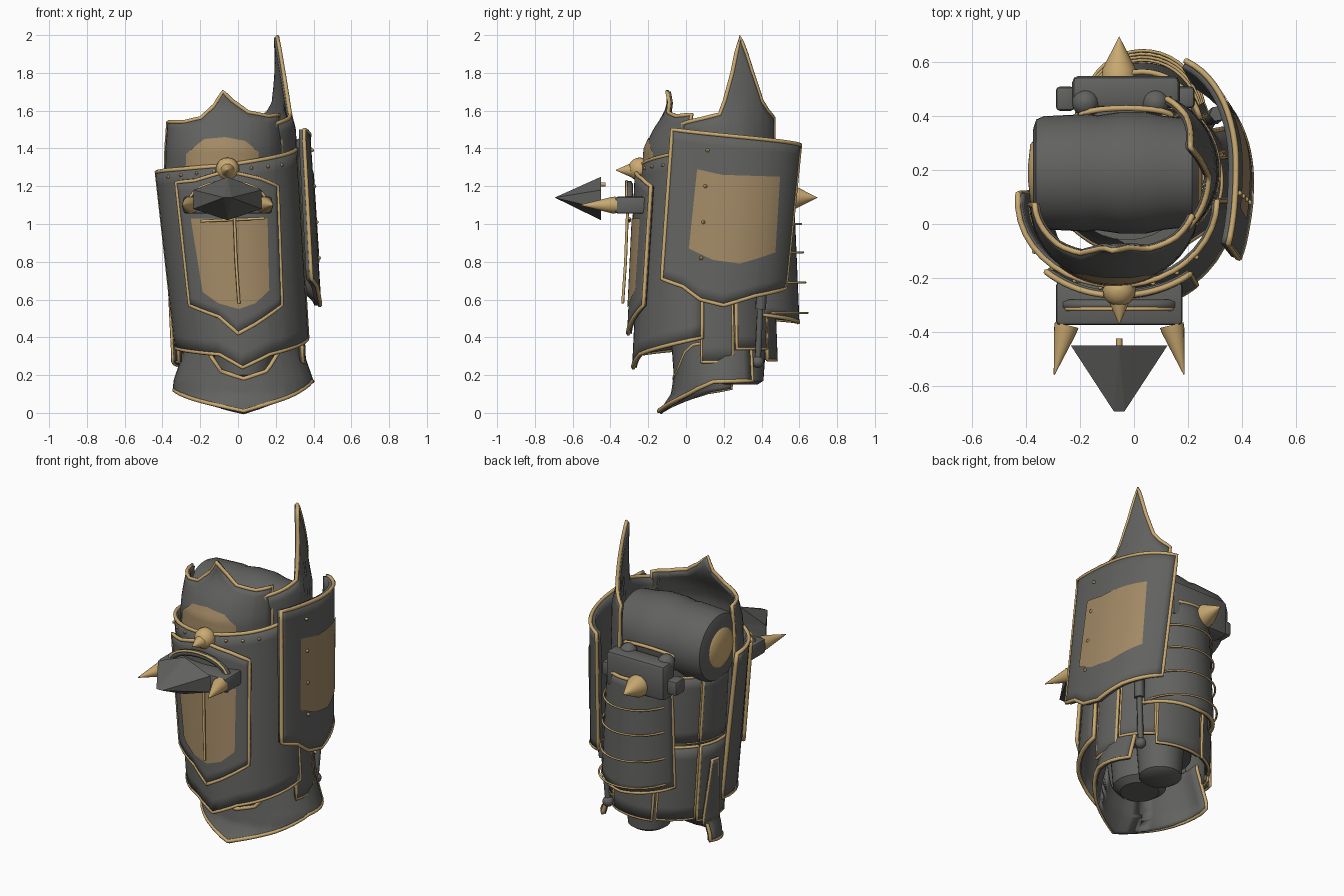
import bpy, bmesh, math
from mathutils import Vector

if "Cube" in bpy.data.objects:
    bpy.data.objects.remove(bpy.data.objects["Cube"])


def material(name, rgb):
    m = bpy.data.materials.new(name)
    m.diffuse_color = (*rgb, 1)
    m.use_nodes = True
    m.node_tree.nodes["Principled BSDF"].inputs["Base Color"].default_value = m.diffuse_color
    return m


STEEL = material("dark_steel", (0.121, 0.123, 0.117))
GOLD = material("gold_trim", (0.59, 0.40, 0.165))
TAN = material("tan_inlay", (0.36, 0.25, 0.13))


def interp(pts, t):
    if t <= pts[0][0]:
        return pts[0][1]
    for (a, b), (c, d) in zip(pts, pts[1:]):
        if t <= c:
            return b + (d - b) * (t - a) / (c - a)
    return pts[-1][1]


def add(name, mesh, mat, angle=35):
    o = bpy.data.objects.new(name, mesh)
    bpy.context.collection.objects.link(o)
    mesh.materials.append(mat)
    mesh.polygons.foreach_set("use_smooth", [True] * len(mesh.polygons))
    mesh.set_sharp_from_angle(angle=math.radians(angle))
    return o


def tube(name, pts, r, mat=GOLD, closed=False):
    c = bpy.data.curves.new(name, 'CURVE')
    c.dimensions = '3D'
    c.bevel_depth, c.bevel_resolution = r, 1
    c.use_fill_caps = True
    s = c.splines.new('POLY')
    s.points.add(len(pts) - 1)
    for p, q in zip(s.points, pts):
        p.co = (*q, 1)
    s.use_cyclic_u = closed
    c.materials.append(mat)
    o = bpy.data.objects.new(name, c)
    bpy.context.collection.objects.link(o)
    return o


def shape(cx, cy, rx, ry, power=1, front_power=None):
    """Curved wall; each input is a list of (height, value). Angle 0 is the front."""
    def f(a, z, off=0):
        s, c = math.sin(math.radians(a)), math.cos(math.radians(a))
        s = math.copysign(abs(s) ** (front_power if front_power and c > 0 else power), s)
        return Vector((interp(cx, z) + (interp(rx, z) + off) * s,
                       interp(cy, z) - (interp(ry, z) + off) * c, z))
    return f


def plate(name, f, top, bot, mat=STEEL, off=0, thick=0.025, rim=0.0115, rows=14):
    """Bent plate between a top and a bottom outline given as (angle, height)."""
    ends = [(top[0][0], bot[0][0]), (top[-1][0], bot[-1][0])]
    ts = {i / 20 for i in range(21)}
    norm = []
    for k, line in enumerate((top, bot)):
        a0, a1 = ends[0][k], ends[1][k]
        norm.append([((a - a0) / (a1 - a0), a, z) for a, z in line])
        ts |= {round(n[0], 4) for n in norm[k]}
    cols = []
    for t in sorted(ts):
        (ta, tz), (ba, bz) = [(interp([(n[0], n[1]) for n in l], t),
                               interp([(n[0], n[2]) for n in l], t)) for l in norm]
        cols.append([(ba + (ta - ba) * j / rows, bz + (tz - bz) * j / rows)
                     for j in range(rows + 1)])
    n, w = len(cols), rows + 1
    faces = [(i * w + j, (i + 1) * w + j, (i + 1) * w + j + 1, i * w + j + 1)
             for i in range(n - 1) for j in range(rows)]
    me = bpy.data.meshes.new(name)
    me.from_pydata([f(a, z, off) for c in cols for a, z in c], [], faces)
    o = add(name, me, mat)
    if thick:
        m = o.modifiers.new("thickness", 'SOLIDIFY')
        m.thickness, m.offset = thick, -1
    if rim:
        edge = ([c[0] for c in cols] + cols[-1][1:-1]
                + [c[-1] for c in reversed(cols)] + cols[0][-2:0:-1])
        tube(name + "_rim", [f(a, z, off - 0.006) for a, z in edge], rim, closed=True)
    return o


def lathe(name, profile, start, direction, mat, seg=32):
    """Turned solid; profile is (distance, radius) along a direction."""
    q = Vector(direction).to_track_quat('Z', 'Y')
    bm = bmesh.new()
    rings = [[bm.verts.new(Vector(start) + q @ Vector((r * math.cos(2 * math.pi * k / seg),
              r * math.sin(2 * math.pi * k / seg), d))) for k in range(seg)] for d, r in profile]
    for A, B in zip(rings, rings[1:]):
        for k in range(seg):
            bm.faces.new((A[k], A[(k + 1) % seg], B[(k + 1) % seg], B[k]))
    bm.faces.new(rings[0][::-1])
    bm.faces.new(rings[-1])
    me = bpy.data.meshes.new(name)
    bm.to_mesh(me)
    bm.free()
    return add(name, me, mat)


def ball(name, loc, r, mat=GOLD, seg=16):
    prof = [(-r * math.cos(math.pi * i / 10), max(r * math.sin(math.pi * i / 10), r * .01))
            for i in range(11)]
    return lathe(name, prof, loc, (0, 0, 1), mat, seg)


def box(name, loc, size, mat=STEEL, bevel=0.015):
    bm = bmesh.new()
    bmesh.ops.create_cube(bm, size=1)
    for v in bm.verts:
        v.co = Vector([v.co[i] * size[i] + loc[i] for i in range(3)])
    bmesh.ops.bevel(bm, geom=bm.edges[:], offset=bevel, segments=2, profile=.5, affect='EDGES')
    me = bpy.data.meshes.new(name)
    bm.to_mesh(me)
    bm.free()
    return add(name, me, mat)


# Horizontal joint barrel with gold end caps
lathe("joint_barrel", [(0, .16), (.012, .198), (.04, .21), (.2, .218), (.24, .213), (.32, .225),
                       (.42, .225), (.48, .212), (.59, .2), (.615, .17)],
      (-.375, .19, 1.325), (1, 0, 0), STEEL, 40)
for x, s in ((-.373, -1), (.238, 1)):
    lathe("barrel_cap", [(0, .12), (.012, .105), (.02, .03)], (x, .19, 1.325), (s, 0, 0), GOLD)

# Inner leg and its two lower tubes
lathe("inner_leg", [(0, .2), (.5, .24), (.85, .25)], (0, .19, .36), (-.03, 0, 1), STEEL)
lathe("lower_tube_front", [(0, .11), (.03, .15), (.3, .17)], (.03, .085, .17), (0, 0, 1), STEEL)
lathe("lower_tube_back", [(0, .09), (.02, .12), (.3, .14)], (.05, .29, .15), (0, 0, 1), STEEL)

# Front greave, shield and inlay
greave = shape([(.3, .025), (1.35, -.065)], [(0, .085)], [(.3, .355), (1.3, .38)],
               [(.25, .37), (1.3, .32)])
plate("greave", greave, [(-95, 1.27), (-40, 1.29), (0, 1.31), (40, 1.35), (90, 1.4)],
      [(-95, .35), (-20, .31), (0, .24), (24, .31), (90, .4)])
plate("greave_shield", greave, [(-42, 1.22), (-25, 1.23), (0, 1.28), (25, 1.24), (40, 1.2)],
      [(-41, .57), (-16, .51), (-2, .42), (12, .47), (36, .57)], off=.035)
plate("greave_inlay", greave, [(-31, 1.03), (28, 1.03)],
      [(-27, .64), (-15, .58), (0, .55), (13, .58), (25, .65)], TAN, .04, 0, 0)
for i in range(8):
    a = -55 + i * 15
    ball("greave_rivet", greave(a, 1.25 + .0006 * (a + 55), .004), .009, seg=8)

# Crown plate with inlay behind the greave
crown = shape([(0, -.07)], [(0, .08)], [(1.1, .32), (1.4, .315), (1.6, .3)],
              [(1.1, .27), (1.25, .31), (1.4, .3), (1.5, .255), (1.58, .2), (1.64, .175), (1.7, .185)])
plate("crown", crown, [(-88, 1.54), (-45, 1.54), (-25, 1.56), (-10, 1.63), (-2, 1.7), (8, 1.65),
                       (25, 1.59), (50, 1.57), (75, 1.58)], [(-88, 1.1), (75, 1.1)])
plate("crown_inlay", crown, [(-40, 1.37), (-20, 1.45), (0, 1.46), (20, 1.44), (34, 1.38)],
      [(-40, 1.2), (34, 1.2)], TAN, .005, 0, 0)

# Tall spiked side guard
guard = shape([(0, -.002)], [(0, .2)], [(.9, .32), (1.5, .31), (1.6, .28), (2, .225)],
              [(0, .3)])
plate("spiked_guard", guard,
      [(42, 1.53), (70, 1.56), (86, 1.58), (91, 1.65), (99, 1.8), (103, 1.9), (107, 1.99),
       (114, 1.9), (121, 1.8), (133, 1.65), (142, 1.6), (154, 1.56)], [(50, .9), (154, .9)])

# Outer side shield with inlay
side = shape([(.6, .0), (1.45, -.01)], [(.6, .165), (1.45, .222)], [(.6, .44), (1.45, .395)],
             [(.6, .4), (1.45, .425)], .7, .22)
plate("side_shield", side, [(45, 1.5), (100, 1.46), (157, 1.42)],
      [(41, .71), (62, .67), (77, .6), (95, .57), (120, .62), (155, .66)], thick=.035)
plate("side_inlay", side, [(69, 1.29), (88, 1.26), (133, 1.25)],
      [(66, .87), (85, .81), (105, .79), (135, .85)], TAN, .005, 0, 0)
for z in (.82, 1.01, 1.2, 1.39):
    ball("side_rivet", side(76, z, .006), .01, seg=8)

# Calf plates in two rows
calf = shape([(.3, .015), (1.2, -.04)], [(0, .16)], [(.3, .345), (1.2, .34)],
             [(.3, .325), (1.2, .29)])
for k, (a0, a1, low) in enumerate([(76, 106, .27), (110, 146, .34), (148, 198, .28),
                                    (202, 240, .29), (243, 284, .27)]):
    plate("calf_lower_plate", calf, [(a0, .74), (a1, .74)], [(a0, low), (a1, low)],
          rim=.009, rows=6)
    plate("calf_upper_plate", calf, [(a0, 1.17), (a1, 1.17)], [(a0, .76), (a1, .76)],
          off=-.01, rim=.008, rows=6)
plate("left_calf_strip", calf, [(255, .64), (263, .64)], [(248, .25), (268, .27)], off=.022,
      rim=.008)

# Banded back guard with hoops
back = shape([(0, .03)], [(0, .32)], [(.5, .26), (1.2, .23)], [(.5, .28), (1.2, .25)])
plate("back_guard", back, [(108, 1.17), (250, 1.17)], [(108, .52), (180, .48), (250, .5)])
for z, off in ((1, .03), (.85, .035), (.69, .04), (.53, .045)):
    tube("back_hoop", [back(a, z, off * math.sin(math.radians((a - 118) / 119 * 180)))
                       for a in range(118, 238, 7)], .006)

# Back block with spike and knobs
box("back_block", (-.03, .49, 1.19), (.4, .12, .22), bevel=.025)
box("back_lug_left", (-.255, .465, 1.16), (.07, .09, .09))
box("back_lug_right", (.19, .47, 1.16), (.07, .08, .09))
lathe("back_spike", [(0, .065), (.03, .062), (.15, .001)], (-.055, .545, 1.14), (0, 1, 0), GOLD)
for x in (-.18, .08):
    ball("back_knob", (x, .45, 1.28), .05, STEEL)
tube("back_collar", [(-.03 + .17 * math.sin(t * .3), .4 + .03 * math.cos(t * .3),
                      1.3 + .03 * math.cos(t * .3)) for t in range(-5, 6)], .011)

# Rear piston rod
tube("piston_rod", [(.3, .4, .72), (.27, .38, .27)], .018, STEEL)
tube("piston_sleeve", [(.31, .41, .8), (.292, .395, .55)], .03, STEEL)
ball("piston_ball", (.27, .38, .27), .032, STEEL)

# Flared foot skirt with a dipped front
skirt = shape([(0, .03)], [(0, .2)], [(.1, .375), (.17, .37), (.36, .305)],
              [(0, .36), (.04, .32), (.1, .28), (.2, .265), (.4, .25)])
plate("foot_skirt", skirt, [(-98, .38), (-50, .36), (-36, .32), (-20, .22), (0, .18), (20, .22),
                            (36, .32), (50, .36), (125, .4)],
      [(-98, .13), (-72, .11), (-40, .065), (0, .01), (40, .085), (60, .13), (78, .165), (125, .17)])

# Front mount with horns, arch and arrow head
box("front_mount", (-.055, -.295, 1.1), (.47, .16, .09))
for s in (-1, 1):
    lathe("mount_horn", [(0, .045), (.02, .043), (.19, .002)],
          (-.055 + s * .195, -.375, 1.1), (s * .25, -1, 0), GOLD, 20)
tube("mount_arch", [(-.055 + .2 * math.sin(t * .26), -.3, 1.11 + .1 * math.cos(t * .26))
                    for t in range(-6, 7)], .02, STEEL)
tube("mount_arch_trim", [(-.055 + .2 * math.sin(t * .26), -.315, 1.125 + .1 * math.cos(t * .26))
                         for t in range(-6, 7)], .008)
head = [(-.235, 1.18), (-.055, 1.25), (.125, 1.18), (.125, 1.08), (-.055, 1.02), (-.235, 1.08)]
verts = [(x, -.45, z) for x, z in head] + [(-.075, -.695, 1.14), (-.035, -.695, 1.14),
                                           (-.055, -.46, 1.14)]
faces = [(0, 6, 1), (1, 6, 7), (1, 7, 2), (2, 7, 3), (3, 7, 4), (4, 7, 6), (4, 6, 5), (5, 6, 0)]
faces += [(i, (i + 1) % 6, 8) for i in range(6)]
me = bpy.data.meshes.new("arrow_head")
me.from_pydata(verts, [], faces)
bm = bmesh.new()
bm.from_mesh(me)
bmesh.ops.recalc_face_normals(bm, faces=bm.faces[:])
bm.to_mesh(me)
bm.free()
add("arrow_head", me, STEEL, 5)
tube("arrow_pin", [(-.055, -.46, 1.21), (-.055, -.425, 1.21)], .012)

# Gold boss, hanging rod and crossbar
ball("boss", (-.055, -.245, 1.29), .062)
lathe("boss_spike", [(0, .045), (.02, .042), (.11, .002)], (-.055, -.26, 1.285), (0, -1, 0), GOLD, 20)
tube("hanging_rod", [(-.02, -.31, 1.06), (-.01, -.32, .8), (.005, -.335, .58)], .008)
tube("crossbar", [(-.2, -.3, 1.015), (.14, -.3, 1.03)], .008)
